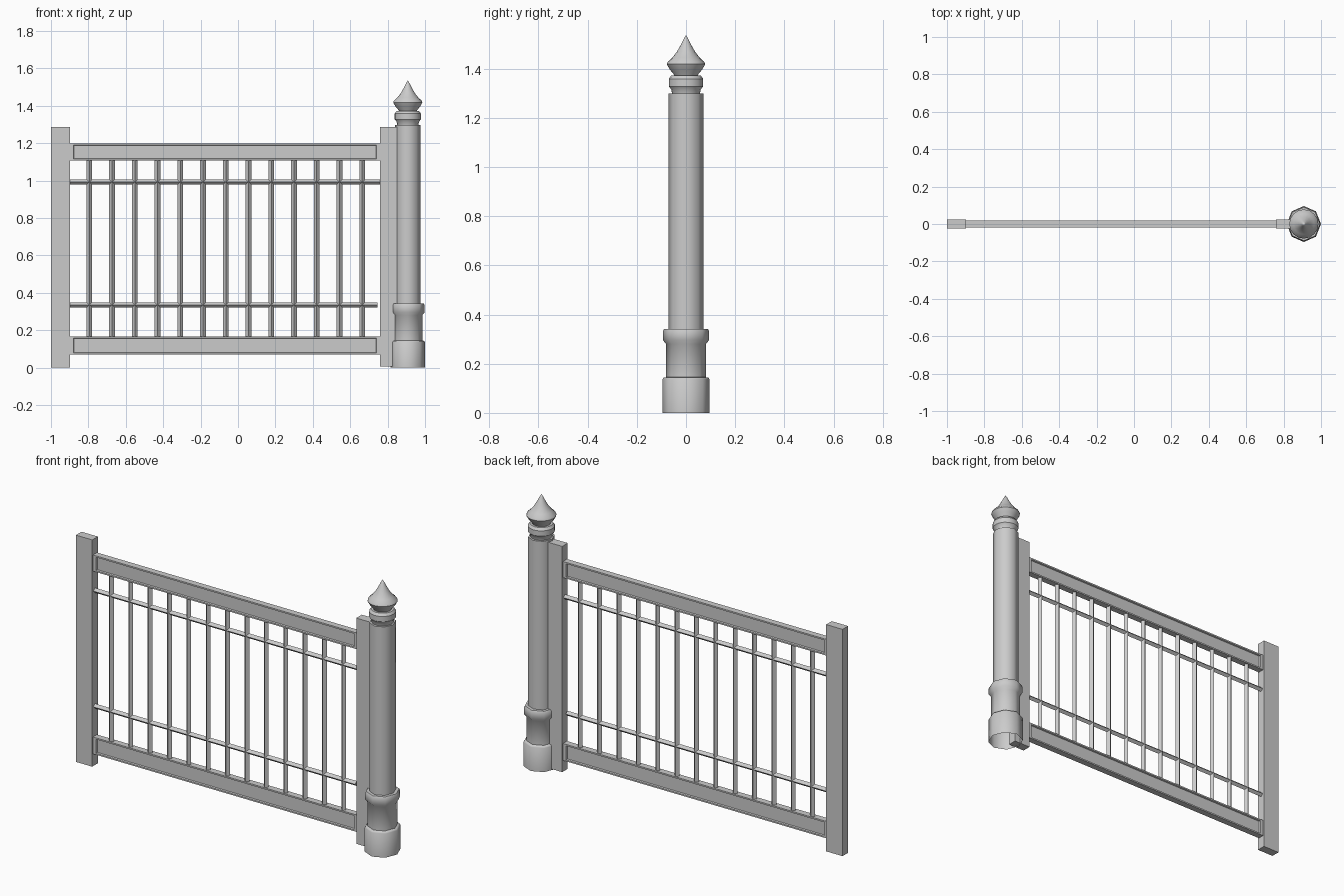
import bpy, bmesh, math
from mathutils import Matrix

if "Cube" in bpy.data.objects:
    bpy.data.objects.remove(bpy.data.objects["Cube"])


def finish(bm, name):
    bmesh.ops.recalc_face_normals(bm, faces=bm.faces)
    mesh = bpy.data.meshes.new(name)
    bm.to_mesh(mesh)
    bm.free()
    ob = bpy.data.objects.new(name, mesh)
    bpy.context.collection.objects.link(ob)
    return ob


def box_bm(x0, x1, y0, y1, z0, z1):
    bm = bmesh.new()
    m = Matrix.Translation(((x0 + x1) / 2, (y0 + y1) / 2, (z0 + z1) / 2))
    m = m @ Matrix.Diagonal((x1 - x0, y1 - y0, z1 - z0, 1))
    bmesh.ops.create_cube(bm, size=1, matrix=m)
    return bm


def panel_rail(name, z0, z1):
    """Rail with a recessed panel on the front and back."""
    bm = box_bm(-0.90, 0.762, -0.018, 0.018, z0, z1)
    bm.normal_update()
    sides = [f for f in bm.faces if abs(f.normal.y) > 0.9]
    for f in sides:
        bmesh.ops.inset_region(bm, faces=[f], thickness=0.012, depth=0)
        for v in f.verts:  # wider frame at the two ends
            v.co.x += 0.012 if v.co.x < 0 else -0.014
        bmesh.ops.inset_region(bm, faces=[f], thickness=0.004, depth=-0.008)
    return finish(bm, name)


def bar(name, start, length, radius, along_x=False):
    """Thin square bar set corner-forward."""
    bm = bmesh.new()
    bmesh.ops.create_cone(bm, cap_ends=True, segments=4, radius1=radius,
                          radius2=radius, depth=length,
                          matrix=Matrix.Translation((0, 0, length / 2)))
    rot = Matrix.Rotation(math.pi / 2, 4, 'Y') if along_x else Matrix()
    bm.transform(Matrix.Translation(start) @ rot)
    return finish(bm, name)


def lathe(name, profile, sides, x, sx=1.0):
    """Turned part with open ends; sx narrows it along x."""
    bm = bmesh.new()
    rings = []
    for r, z in profile:
        rings.append([bm.verts.new((x + sx * r * math.cos(2 * math.pi * i / sides),
                                    r * math.sin(2 * math.pi * i / sides), z))
                      for i in range(sides)])
    for a, b in zip(rings, rings[1:]):
        for i in range(sides):
            j = (i + 1) % sides
            bm.faces.new((a[i], a[j], b[j], b[i]))
    bmesh.ops.remove_doubles(bm, verts=bm.verts, dist=1e-5)
    ob = finish(bm, name)
    bpy.ops.object.select_all(action='DESELECT')
    ob.select_set(True)
    bpy.context.view_layer.objects.active = ob
    bpy.ops.object.shade_smooth_by_angle(angle=math.radians(50 if sides == 8 else 35))
    return ob


# flat end posts
finish(box_bm(-1.0, -0.898, -0.025, 0.025, 0.0, 1.287), "left_post")
finish(box_bm(0.76, 0.862, -0.025, 0.025, 0.006, 1.287), "right_post")

# panelled rails
panel_rail("top_rail", 1.107, 1.199)
panel_rail("bottom_rail", 0.07, 0.166)

# thin cross rails
bar("upper_cross_rail", (-0.90, 0, 0.992), 1.66, 0.014, True)
bar("lower_cross_rail", (-0.90, 0, 0.335), 1.645, 0.014, True)

# balusters
for i in range(13):
    bar(f"baluster_{i + 1}", (-0.795 + i * 0.1216, 0, 0.16), 0.955, 0.015)

# main column: plinth, neck, collar and shaft
CX = 0.908
lathe("column", [(0.096, 0), (0.096, 0.136), (0.091, 0.143), (0.081, 0.145),
                 (0.081, 0.28), (0.094, 0.296), (0.094, 0.333), (0.089, 0.342),
                 (0.071, 0.342), (0.071, 1.298), (0.0, 1.298)], 8, CX, 0.955)

# ring under the finial
lathe("column_ring", [(0.056, 1.295), (0.06, 1.315), (0.07, 1.328), (0.07, 1.358),
                      (0.06, 1.372), (0.0, 1.372)], 16, CX)

# pointed finial
lathe("finial", [(0.045, 1.365), (0.05, 1.377), (0.066, 1.396), (0.078, 1.418),
                 (0.074, 1.428), (0.056, 1.444), (0.038, 1.467), (0.022, 1.495),
                 (0.010, 1.519), (0.0, 1.536)], 16, CX)
